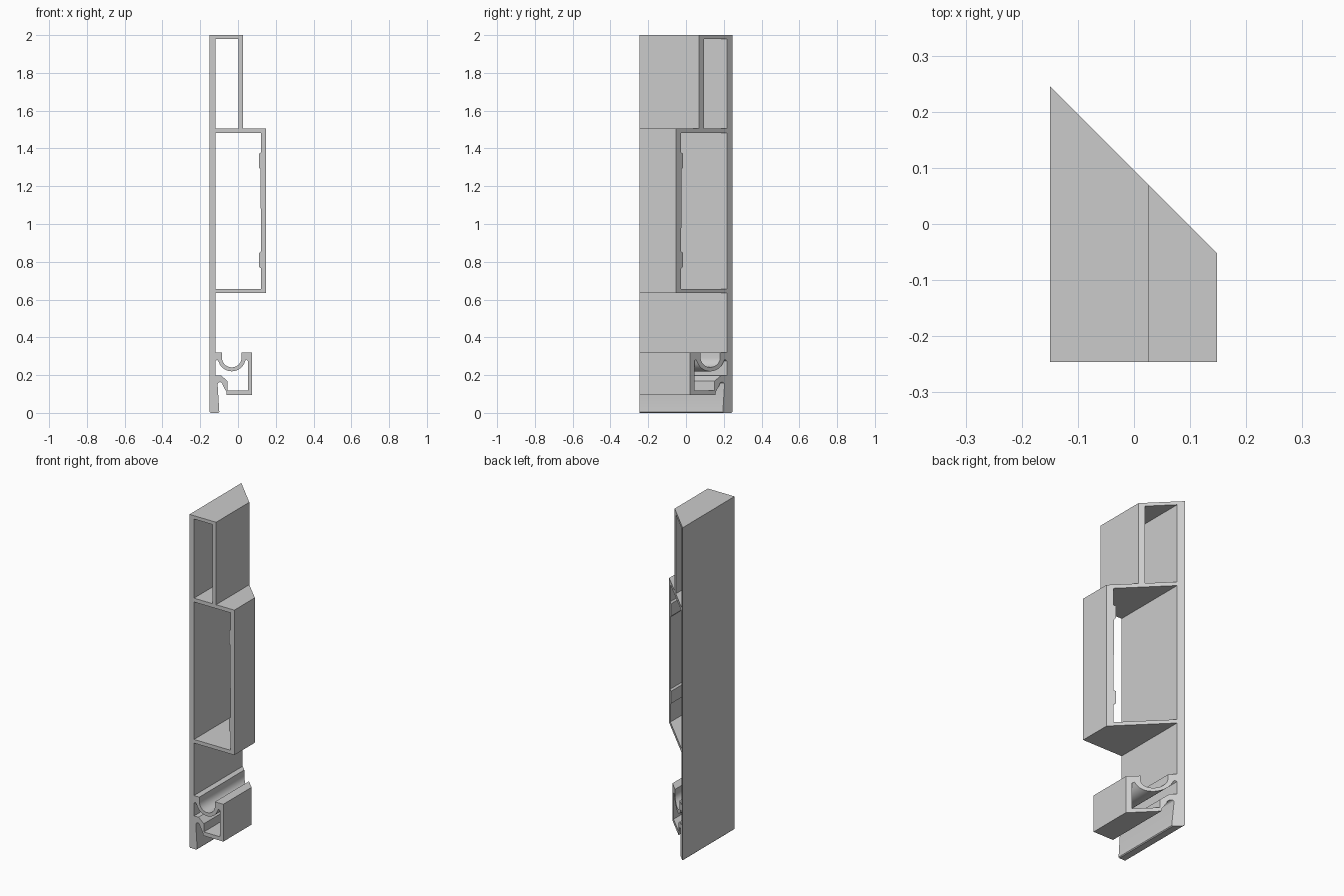
import bpy, bmesh, math
from mathutils import Vector

if "Cube" in bpy.data.objects:
    bpy.data.objects.remove(bpy.data.objects["Cube"])

FRONT = -0.246
def mitre(x):            # 45 degree cut across the back end
    return 0.096 - x

def arc(cx, cz, r, a0, a1, n=14):
    return [(cx + r * math.cos(math.radians(a0 + (a1 - a0) * i / n)),
             cz + r * math.sin(math.radians(a0 + (a1 - a0) * i / n))) for i in range(n + 1)]

# outer outline of the section (x, z), clockwise from top left
outer = [(-0.15, 2), (0.027, 2), (0.027, 1.505), (0.148, 1.505), (0.148, 0.635),
         (-0.12, 0.635), (-0.12, 0.32), (-0.085, 0.32)]
outer += arc(-0.033, 0.293, 0.052, 180, 360)                      # round screw groove
outer += [(0.019, 0.32), (0.075, 0.32), (0.075, 0.096), (-0.06, 0.096), (-0.062, 0.112),
          (-0.08, 0.145)]
outer += arc(-0.095, 0.15, 0.013, 10, 180, 6)                     # gasket slot
outer += [(-0.099, 0.005), (-0.104, 0), (-0.145, 0), (-0.15, 0.005)]

# upper and middle chambers
upper_hole = [(-0.12, 1.98), (0.002, 1.98), (0.002, 1.505), (-0.12, 1.505)]
middle_hole = [(-0.12, 1.482), (0.122, 1.482)]
for z0, z1 in ((1.38, 1.29), (0.855, 0.765)):                     # inner wall pads
    middle_hole += [(0.122, z0), (0.112, z0 - 0.008), (0.112, z1 + 0.008), (0.119, z1)]
middle_hole[-1] = (0.122, 0.765)
middle_hole += [(0.122, 0.657), (-0.12, 0.657)]

# lower chamber wrapping under the groove
lower_hole = [(-0.12, 0.198), (-0.12, 0.274), (-0.11, 0.283)]
lower_hole += arc(-0.033, 0.293, 0.073, 200, 340)
lower_hole += [(0.043, 0.283), (0.052, 0.274), (0.052, 0.119), (-0.055, 0.119),
               (-0.055, 0.168), (-0.08, 0.19), (-0.09, 0.198)]

def extrude_section(name, loops):
    bm = bmesh.new()
    caps = ([], [])
    for loop in loops:
        ends = [[bm.verts.new((x, FRONT, z)) for x, z in loop],
                [bm.verts.new((x, mitre(x), z)) for x, z in loop]]
        n = len(loop)
        for i in range(n):
            j = (i + 1) % n
            bm.faces.new((ends[0][i], ends[0][j], ends[1][j], ends[1][i]))
            for e in (0, 1):
                caps[e].append(bm.edges.get((ends[e][i], ends[e][j])))
    for edges, normal in zip(caps, (Vector((0, -1, 0)), Vector((1, 1, 0)).normalized())):
        bmesh.ops.triangle_fill(bm, use_beauty=True, edges=edges, normal=normal)
    bmesh.ops.recalc_face_normals(bm, faces=bm.faces)
    mesh = bpy.data.meshes.new(name)
    bm.to_mesh(mesh)
    bm.free()
    obj = bpy.data.objects.new(name, mesh)
    bpy.context.collection.objects.link(obj)
    return obj

frame = extrude_section("mitred_frame_extrusion", [outer, upper_hole, middle_hole, lower_hole])
bpy.context.view_layer.objects.active = frame
frame.select_set(True)
bpy.ops.object.shade_smooth_by_angle(angle=math.radians(25))
